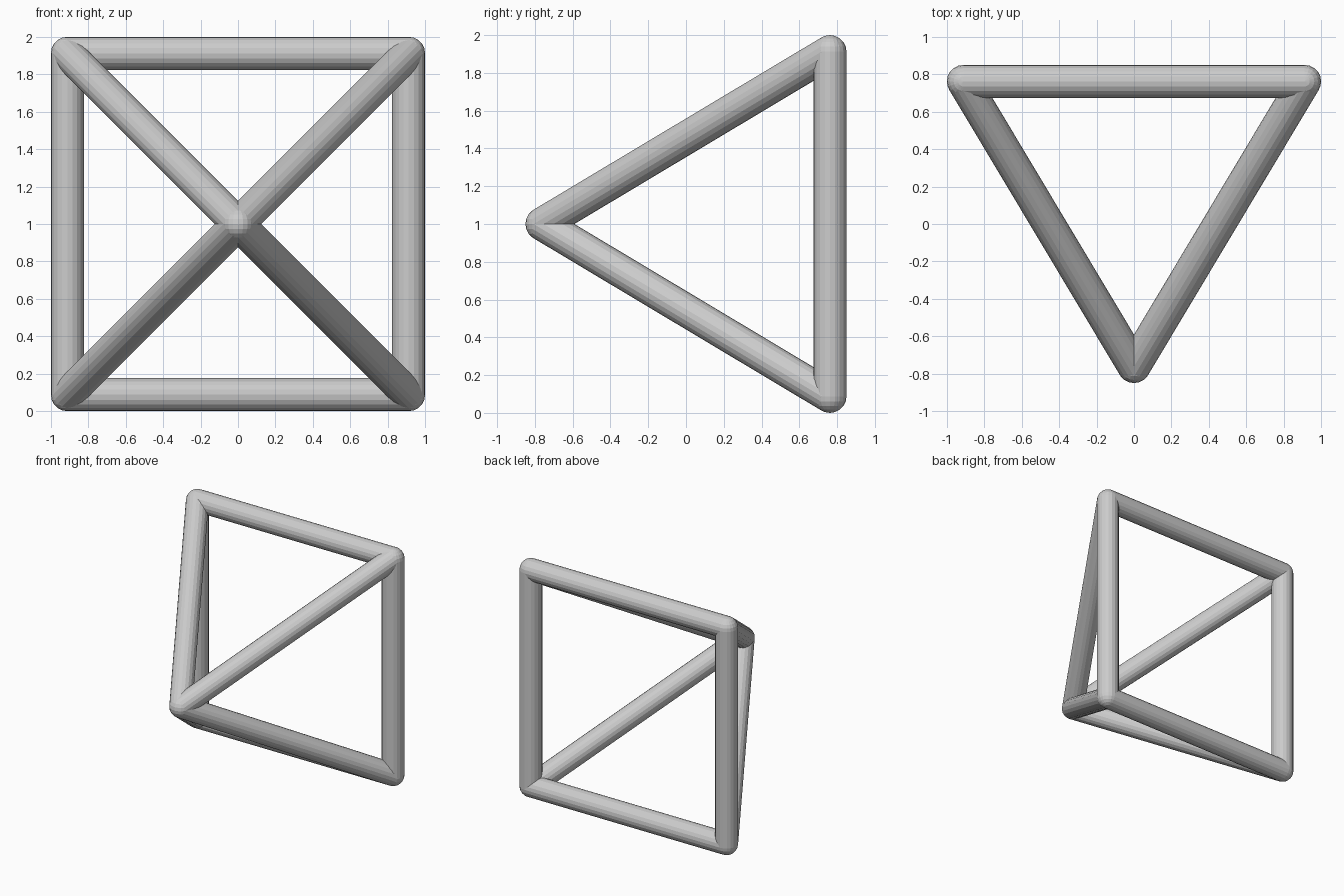
import bpy
from mathutils import Vector

if "Cube" in bpy.data.objects:
    bpy.data.objects.remove(bpy.data.objects["Cube"])

R = 0.088      # tube radius
C = 0.912      # half width of the square between tube centres
Y = 0.762      # depth of square and apex from the middle
SIDES = 20

apex = Vector((0, -Y, 1))
corners = [Vector((sx * C, Y, 1 + sz * C)) for sx, sz in ((-1, -1), (1, -1), (1, 1), (-1, 1))]


def tube(name, a, b):
    d = b - a
    bpy.ops.mesh.primitive_cylinder_add(vertices=SIDES, radius=R, depth=d.length,
                                        end_fill_type='NOTHING', location=(a + b) / 2)
    ob = bpy.context.object
    ob.name = name
    ob.rotation_euler = d.to_track_quat('Z', 'Y').to_euler()


def joint(name, p):
    bpy.ops.mesh.primitive_uv_sphere_add(segments=SIDES, ring_count=10, radius=R, location=p)
    bpy.context.object.name = name


# square back frame, slanted bars to the front apex, rounded corner joints
for i, c in enumerate(corners):
    tube(f"square_bar_{i + 1}", c, corners[(i + 1) % 4])
    tube(f"slanted_bar_{i + 1}", c, apex)
    joint(f"corner_joint_{i + 1}", c)
joint("apex_joint", apex)
